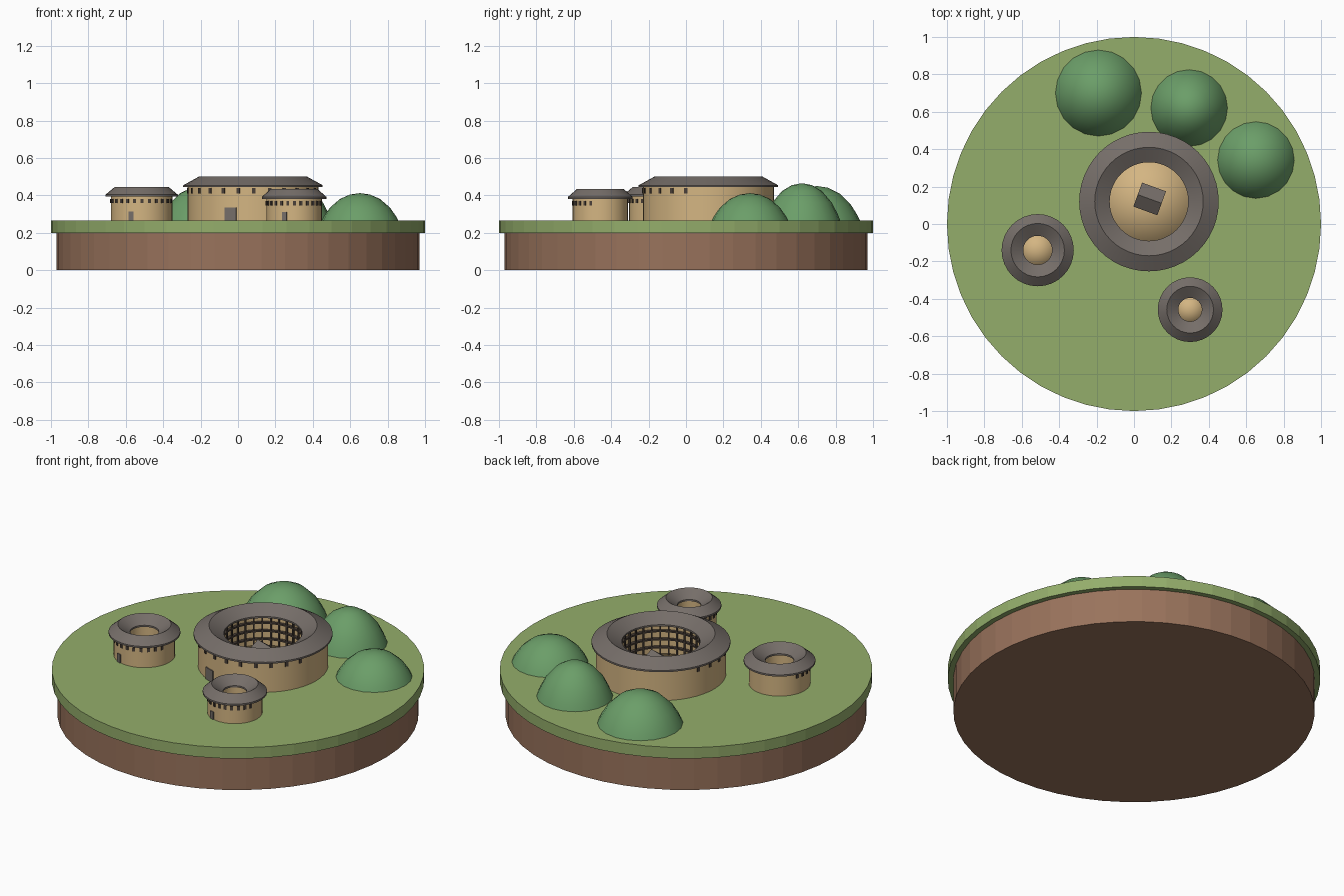
import bpy, bmesh, math
from mathutils import Matrix, Vector

cube = bpy.data.objects.get("Cube")
if cube:
    bpy.data.objects.remove(cube, do_unlink=True)

GROUND = 0.265
TURN = math.radians(-20)  # heading of every round house, measured from the front


def material(name, rgb):
    linear = [((c + 0.055) / 1.055) ** 2.4 for c in rgb] + [1]
    mat = bpy.data.materials.new(name)
    mat.use_nodes = True
    mat.diffuse_color = linear
    mat.node_tree.nodes["Principled BSDF"].inputs["Base Color"].default_value = linear
    return mat


SOIL = material("soil brown", (0.60, 0.45, 0.36))
GRASS = material("grass green", (0.58, 0.68, 0.42))
LEAF = material("leaf green", (0.42, 0.62, 0.41))
EARTH = material("rammed earth tan", (0.83, 0.71, 0.51))
TILE = material("roof tile grey", (0.46, 0.43, 0.41))
WOOD = material("dark wood", (0.29, 0.25, 0.22))


def finish(name, bm, mat, angle=None):
    bmesh.ops.recalc_face_normals(bm, faces=bm.faces)
    mesh = bpy.data.meshes.new(name)
    bm.to_mesh(mesh)
    bm.free()
    mesh.materials.append(mat)
    obj = bpy.data.objects.new(name, mesh)
    bpy.context.collection.objects.link(obj)
    if angle:
        bpy.ops.object.select_all(action='DESELECT')
        obj.select_set(True)
        bpy.context.view_layer.objects.active = obj
        bpy.ops.object.shade_smooth_by_angle(angle=math.radians(angle))
    return obj


def lathe(name, profile, centre, mat, sides, angle=None, closed=False):
    """Revolve (radius, height) points about a vertical axis."""
    bm = bmesh.new()
    rings = []
    for r, z in profile:
        count = sides if r > 0 else 1
        rings.append([bm.verts.new((centre[0] + r * math.cos(math.tau * i / sides),
                                    centre[1] + r * math.sin(math.tau * i / sides), z))
                      for i in range(count)])
    pairs = list(zip(rings, rings[1:]))
    if closed:
        pairs.append((rings[-1], rings[0]))
    for low, high in pairs:
        for i in range(sides):
            j = (i + 1) % sides
            corners = [low[i % len(low)], low[j % len(low)],
                       high[j % len(high)], high[i % len(high)]]
            bm.faces.new(list(dict.fromkeys(corners)))
    return finish(name, bm, mat, angle)


def add_box(bm, centre, heading, radius, z, size):
    """Box standing at a radius along a heading; size is (wide, deep, tall)."""
    place = (Matrix.Translation((centre[0], centre[1], z)) @ Matrix.Rotation(heading, 4, 'Z')
             @ Matrix.Translation((0, -radius, 0)) @ Matrix.Diagonal((*size, 1)))
    bmesh.ops.create_cube(bm, size=1, matrix=place)


def round_house(name, centre, wall, inner, eave, ridge, mouth, eave_z, ridge_z,
                window, door, sides):
    # Ring wall and courtyard
    lathe(name + "_wall", [(wall, GROUND), (wall, eave_z - 0.003),
                           (inner, eave_z - 0.003), (inner, GROUND)],
          centre, EARTH, sides, 40, True)
    lathe(name + "_courtyard", [(inner, GROUND), (inner, GROUND + 0.008), (0, GROUND + 0.008)],
          centre, EARTH, sides, 120)
    # Roof sloping both outward and inward from a ridge
    lathe(name + "_roof", [(eave, eave_z - 0.006), (eave, eave_z + 0.004), (ridge, ridge_z),
                           (mouth, eave_z + 0.004), (mouth, eave_z - 0.006)],
          centre, TILE, sides, 40, True)
    # Windows over the front half, and one door
    bm = bmesh.new()
    for i in range(14):
        heading = TURN + math.pi * (i / 13 - 0.5)
        add_box(bm, centre, heading, wall, window[2], (window[0], 0.008, window[1]))
    finish(name + "_windows", bm, WOOD)
    bm = bmesh.new()
    add_box(bm, centre, TURN, wall, GROUND + door[1] / 2, (door[0], 0.009, door[1]))
    finish(name + "_door", bm, TILE)


# Ground disc
lathe("soil_base", [(0, 0), (0.97, 0), (0.97, 0.2), (0, 0.2)], (0, 0), SOIL, 48)
lathe("grass_top", [(0, 0.2), (1, 0.2), (1, GROUND), (0, GROUND)], (0, 0), GRASS, 48)

# Round houses
MAIN = (0.08, 0.12)
round_house("large_house", MAIN, 0.35, 0.235, 0.373, 0.29, 0.21, 0.45, 0.5,
            (0.018, 0.03, 0.424), (0.065, 0.07), 48)
round_house("left_house", (-0.515, -0.14), 0.165, 0.085, 0.193, 0.143, 0.077, 0.4, 0.446,
            (0.016, 0.022, 0.369), (0.028, 0.05), 32)
round_house("front_house", (0.3, -0.458), 0.148, 0.07, 0.173, 0.125, 0.063, 0.388, 0.434,
            (0.015, 0.024, 0.357), (0.026, 0.045), 32)

# Inner galleries of the large house: posts and floor beams
bm = bmesh.new()
for i in range(30):
    add_box(bm, MAIN, math.tau * i / 30, 0.222, (GROUND + 0.445) / 2,
            (0.008, 0.008, 0.445 - GROUND))
finish("gallery_posts", bm, WOOD)
for level in range(3):
    z = 0.31 + 0.048 * level
    lathe(f"gallery_beam_{level + 1}", [(0.218, z), (0.236, z), (0.236, z + 0.009),
                                        (0.218, z + 0.009)], MAIN, WOOD, 48, 40, True)

# Ancestral hall in the courtyard, with a gabled roof
HALL = (MAIN[0] + 0.004, MAIN[1] + 0.014)
bm = bmesh.new()
add_box(bm, HALL, TURN, 0, GROUND + 0.035, (0.11, 0.1, 0.07))
finish("hall_body", bm, EARTH)
bm = bmesh.new()
spin = Matrix.Translation((*HALL, GROUND + 0.07)) @ Matrix.Rotation(TURN, 4, 'Z')
ends = [[bm.verts.new(spin @ Vector((x, y, z)))
         for y, z in ((-0.068, 0), (0.068, 0), (0, 0.05))] for x in (-0.068, 0.068)]
for end in ends:
    bm.faces.new(end)
for i in range(3):
    j = (i + 1) % 3
    bm.faces.new((ends[0][i], ends[0][j], ends[1][j], ends[1][i]))
finish("hall_roof", bm, TILE)

# Rounded bushy hills behind the houses
DOME = [(1, 0), (0.94, 0.16), (0.78, 0.48), (0.52, 0.79), (0.26, 0.95), (0, 1)]
for i, (x, y, radius, height) in enumerate([(-0.19, 0.7, 0.23, 0.185),
                                            (0.295, 0.62, 0.205, 0.2),
                                            (0.652, 0.342, 0.205, 0.147)]):
    lathe(f"tree_mound_{i + 1}", [(r * radius, GROUND + z * height) for r, z in DOME],
          (x, y), LEAF, 20, 60)
